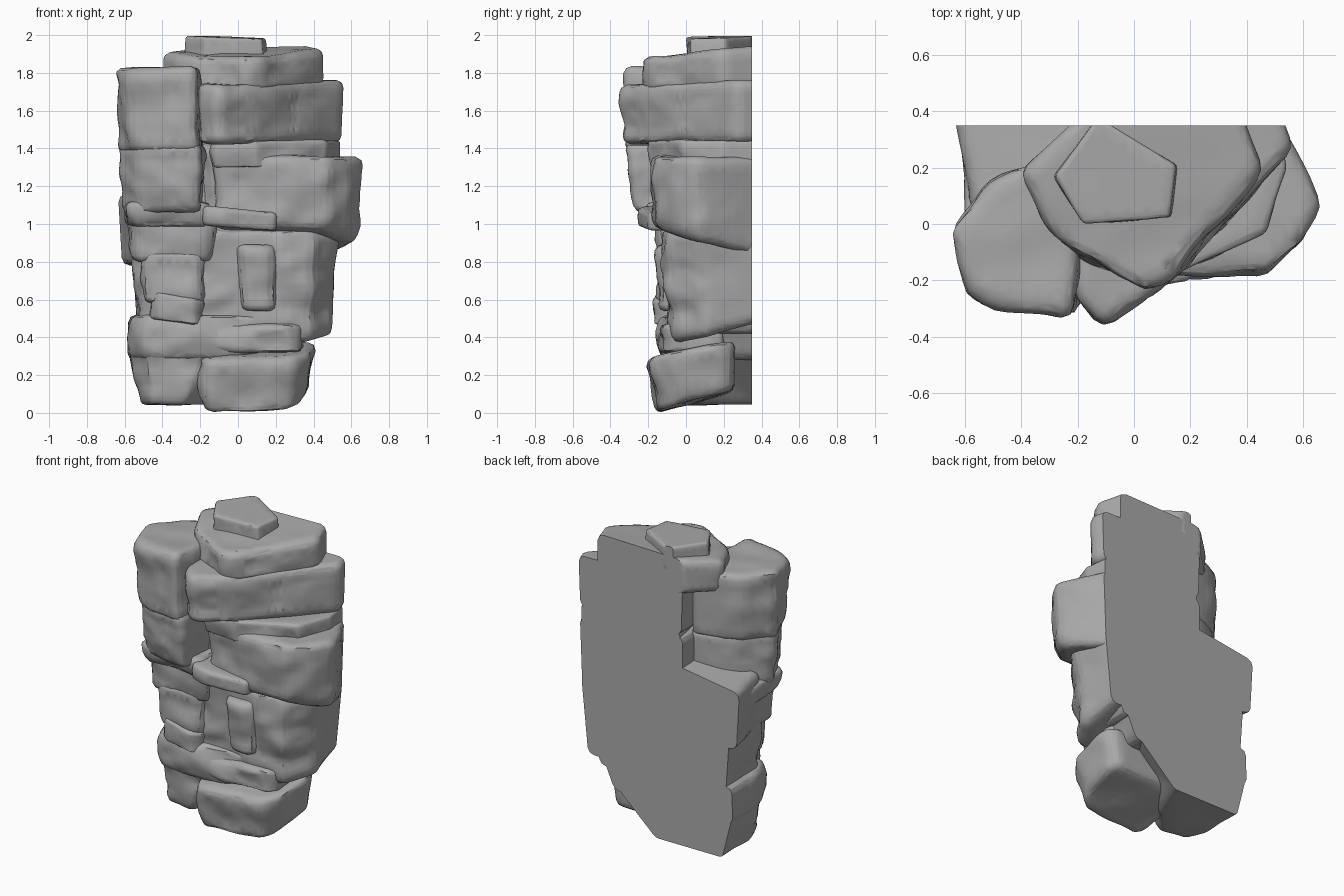
import bpy, bmesh
from mathutils import Vector, noise

cube = bpy.data.objects.get("Cube")
if cube:
    bpy.data.objects.remove(cube, do_unlink=True)

BACK = 0.35
stone = bpy.data.materials.new("grey stone")
stone.use_nodes = True
grey = (0.4, 0.4, 0.4, 1)
stone.diffuse_color = grey
stone.node_tree.nodes["Principled BSDF"].inputs["Base Color"].default_value = grey


def rock(name, plan, z0, z1, foot=(1, 1, 0, 0), top_tilt=(0, 0), foot_tilt=(0, 0),
         bevel=0.04, rough=0.028):
    """Weathered slab: a plan outline lofted from foot to top, bevelled and roughened."""
    cx = sum(p[0] for p in plan) / len(plan)
    cy = sum(p[1] for p in plan) / len(plan)
    sx, sy, dx, dy = foot
    bm = bmesh.new()
    low, high = [], []
    for x, y in plan:
        fx, fy = cx + (x - cx) * sx + dx, cy + (y - cy) * sy + dy
        fy = BACK if y == BACK else fy
        low.append(bm.verts.new((fx, fy, z0 + foot_tilt[0] * (fx - cx) + foot_tilt[1] * (fy - cy))))
        high.append(bm.verts.new((x, y, z1 + top_tilt[0] * (x - cx) + top_tilt[1] * (y - cy))))
    n = len(plan)
    bm.faces.new(low[::-1])
    bm.faces.new(high)
    for i in range(n):
        j = (i + 1) % n
        bm.faces.new((low[i], low[j], high[j], high[i]))
    bmesh.ops.recalc_face_normals(bm, faces=bm.faces)
    # Worn edges, except along the sheared back
    edges = [e for e in bm.edges if not all(v.co.y > BACK - 0.01 for v in e.verts)]
    bmesh.ops.bevel(bm, geom=edges, offset=bevel, segments=2, profile=0.5,
                    affect='EDGES', clamp_overlap=True)
    bmesh.ops.triangulate(bm, faces=bm.faces)
    for limit in (0.3, 0.15, 0.08, 0.06):
        long_edges = [e for e in bm.edges if e.calc_length() > limit]
        bmesh.ops.subdivide_edges(bm, edges=long_edges, cuts=1)
        bmesh.ops.triangulate(bm, faces=bm.faces)
    bm.normal_update()
    # Layered erosion, strongest at the front
    moves = []
    for v in bm.verts:
        x, y, z = v.co
        front = max(0.0, min(1.0, (0.3 - y) / 0.3))
        broad = noise.noise(Vector((x * 4, y * 4, z * 6)))
        fine = noise.noise(Vector((x * 9 + 5, y * 9, z * 14)))
        side = Vector((v.normal.x, v.normal.y, v.normal.z * 0.4))
        moves.append(side * rough * front * (broad + 0.5 * fine))
    for v, move in zip(bm.verts, moves):
        v.co += move
        v.co.y = min(v.co.y, BACK)
        v.co.z = max(v.co.z, 0)
    mesh = bpy.data.meshes.new(name)
    bm.to_mesh(mesh)
    bm.free()
    mesh.materials.append(stone)
    obj = bpy.data.objects.new(name, mesh)
    bpy.context.collection.objects.link(obj)
    bpy.ops.object.select_all(action='DESELECT')
    obj.select_set(True)
    bpy.context.view_layer.objects.active = obj
    bpy.ops.object.shade_smooth_by_angle(angle=0.9)


def box(x0, x1, y0, y1=BACK, cut=0.05):
    """Plan with chipped front corners."""
    return [(x0, y1), (x0, y0 + cut), (x0 + cut, y0), (x1 - cut, y0), (x1, y0 + cut), (x1, y1)]


# Crown
rock("summit_slab", [(-0.28, 0.17), (-0.18, 0.0), (0.13, 0.02), (0.15, 0.21), (-0.08, BACK),
                     (-0.15, BACK)],
     1.84, 1.99, foot=(1.06, 1, 0, 0), top_tilt=(-0.03, 0.02), bevel=0.015, rough=0.008)
rock("upper_ledge", [(-0.41, 0.18), (-0.27, -0.08), (0.04, -0.24), (0.13, -0.2), (0.46, 0.19),
                     (0.4, BACK), (-0.23, BACK)], 1.7, 1.91, top_tilt=(0.02, 0.09))
rock("upper_block", [(-0.21, -0.27), (-0.11, -0.36), (0.08, -0.25), (0.3, -0.03), (0.57, 0.27),
                     (0.54, BACK), (-0.22, BACK)], 1.43, 1.75, foot=(0.97, 0.96, 0, 0.01),
     top_tilt=(0, 0.04))
rock("neck_slab", [(-0.12, -0.16), (0.1, -0.2), (0.46, -0.02), (0.54, 0.2), (0.52, BACK),
                   (-0.2, BACK)], 1.3, 1.44, bevel=0.015)

# Tall column
column = [(-0.665, -0.03), (-0.59, -0.24), (-0.45, -0.3), (-0.22, -0.33), (-0.19, -0.1),
          (-0.2, 0.25), (-0.42, 0.2), (-0.52, 0.15)]
rock("tall_column", column, 1.38, 1.83, foot=(0.95, 0.97, 0.01, 0), top_tilt=(0.03, 0))
rock("column_middle", [(x * 0.95, y * 0.98) for x, y in column], 1.06, 1.43,
     foot=(0.96, 0.9, 0.01, 0.02))
rock("column_foot", box(-0.6, -0.14, -0.22), 0.98, 1.12, foot=(0.96, 0.9, 0.01, 0.02))
rock("column_root", box(-0.58, -0.12, -0.17), 0.8, 1.03, foot=(0.95, 0.93, 0.01, 0.02))

# Main body and sheared back
rock("inner_core", box(-0.22, 0.42, -0.1, cut=0.1), 0.8, 1.42)
rock("back_shoulder", [(-0.635, BACK), (-0.61, 0.22), (-0.57, 0.05), (-0.3, -0.05), (0.4, 0.0),
                       (0.5, BACK)], 0.78, 1.23, foot=(0.95, 1, 0.0, 0), top_tilt=(0.15, -0.05))
rock("right_block", [(-0.13, BACK), (-0.13, -0.15), (0.1, -0.19), (0.48, -0.18), (0.58, -0.08),
                     (0.66, 0.06), (0.58, 0.26), (0.53, BACK)], 0.92, 1.36,
     foot=(0.95, 0.95, -0.01, 0.01), foot_tilt=(-0.04, -0.24), top_tilt=(-0.03, 0))
rock("nose_ledge", [(-0.19, 0), (-0.18, -0.22), (-0.08, -0.25), (0.2, -0.2), (0.21, 0)],
     0.98, 1.08, top_tilt=(-0.1, 0), foot_tilt=(-0.08, 0), bevel=0.02, rough=0.012)
rock("lower_body", box(-0.57, 0.48, -0.11, cut=0.1), 0.42, 0.98, foot=(0.87, 0.95, -0.03, 0.01))
rock("right_buttress", [(0.14, BACK), (0.14, -0.1), (0.24, -0.14), (0.41, -0.12), (0.54, 0.08),
                        (0.52, BACK)], 0.4, 0.97, foot=(0.84, 0.88, -0.02, 0.03),
     foot_tilt=(0, 0.25))
rock("front_boulder", box(-0.02, 0.2, -0.16, 0.1), 0.54, 0.89, foot=(0.9, 0.95, 0.02, 0.01))
rock("front_left_boulder", box(-0.52, -0.16, -0.15, 0.1), 0.58, 0.86, foot=(0.92, 1, 0, 0))
rock("small_ledge", box(-0.47, -0.18, -0.17, 0.1), 0.48, 0.62, top_tilt=(-0.2, 0),
     foot_tilt=(-0.12, 0), bevel=0.02)
rock("front_shelf", box(-0.21, 0.34, -0.13, 0.2), 0.32, 0.47, bevel=0.03)

# Base
rock("base_left", [(-0.58, BACK), (-0.575, 0.05), (-0.5, -0.12), (-0.2, -0.15), (0.1, -0.1),
                   (0.36, 0.1), (0.38, BACK)], 0.28, 0.52, foot=(0.9, 1, -0.05, 0))
rock("base_point", [(-0.585, BACK), (-0.58, 0.04), (-0.5, -0.12), (-0.18, -0.14), (0.1, 0.05),
                    (0.3, BACK)], 0.045, 0.34, foot=(0.55, 0.85, -0.08, 0.02), bevel=0.02)
rock("base_front", [(-0.22, 0.1), (-0.21, -0.15), (-0.16, -0.21), (0.3, -0.19), (0.39, -0.1),
                    (0.41, 0.2), (0.36, 0.26), (-0.1, 0.26)], 0.05, 0.33,
     foot=(0.9, 0.9, -0.01, 0.02), top_tilt=(0.04, 0.18), foot_tilt=(0.03, 0.28))
